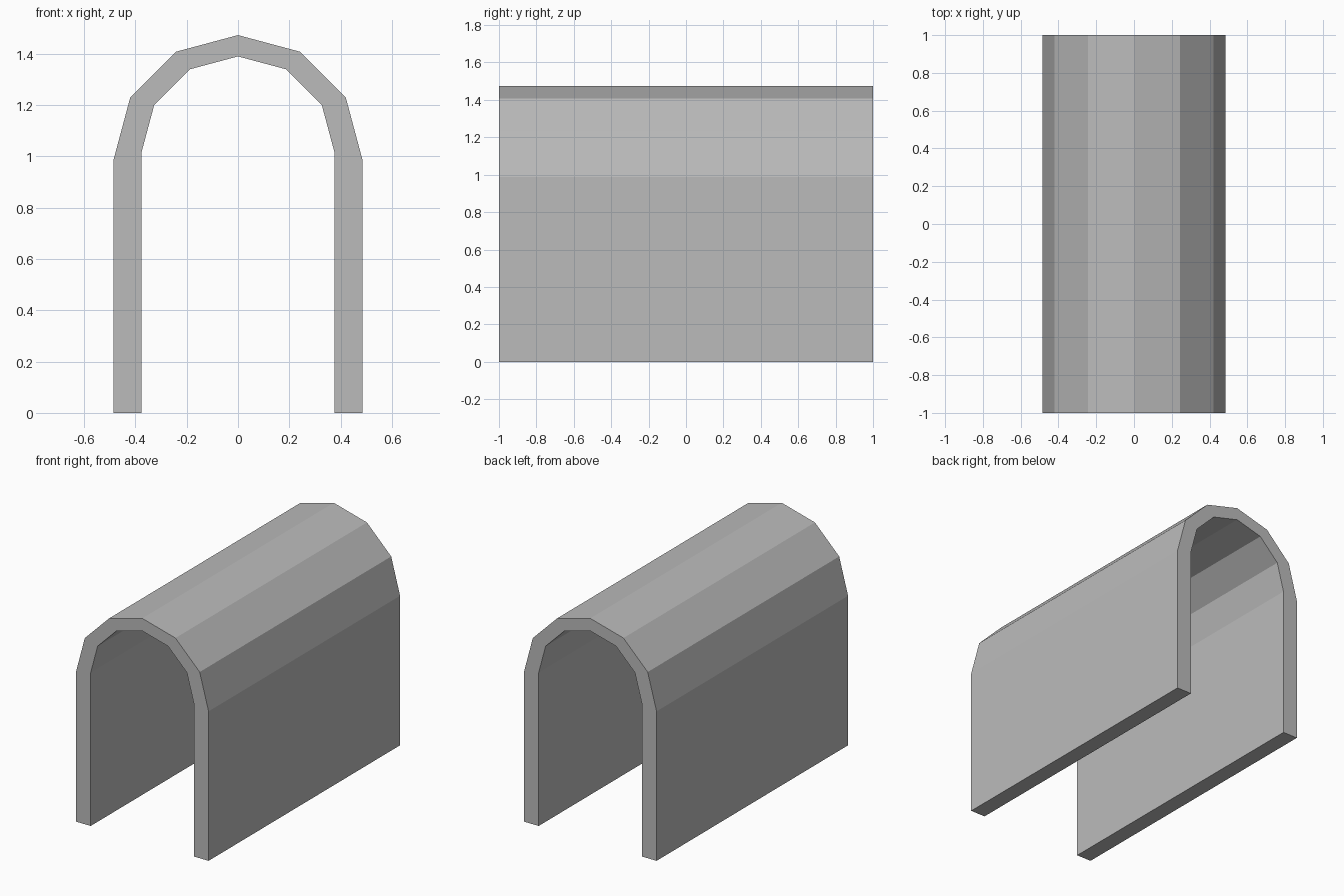
import bpy, bmesh
from math import sin, cos, pi

cube = bpy.data.objects.get("Cube")
if cube:
    bpy.data.objects.remove(cube, do_unlink=True)

# Single plain grey
grey = bpy.data.materials.new("plain_grey")
grey.use_nodes = True
colour = (0.5, 0.5, 0.5, 1)
grey.diffuse_color = colour
grey.node_tree.nodes["Principled BSDF"].inputs["Base Color"].default_value = colour

LENGTH, STEPS = 2.0, 6


def arch_outline(radius, spring):
    """Right foot, six-sided half circle, left foot."""
    arc = [(radius * cos(pi * i / STEPS), spring + radius * sin(pi * i / STEPS))
           for i in range(STEPS + 1)]
    return [(radius, 0)] + arc + [(-radius, 0)]


# Arch cross-section as a strip of quads, then extruded along the tunnel
bm = bmesh.new()
rings = [[bm.verts.new((x, -LENGTH / 2, z)) for x, z in arch_outline(r, s)]
         for r, s in ((0.485, 0.988), (0.377, 1.013))]
outer, inner = rings
section = [bm.faces.new((outer[i], outer[i + 1], inner[i + 1], inner[i]))
           for i in range(len(outer) - 1)]
result = bmesh.ops.extrude_face_region(bm, geom=section, use_keep_orig=True)
moved = [v for v in result["geom"] if isinstance(v, bmesh.types.BMVert)]
bmesh.ops.translate(bm, verts=moved, vec=(0, LENGTH, 0))
bmesh.ops.recalc_face_normals(bm, faces=bm.faces[:])

mesh = bpy.data.meshes.new("arched_tunnel")
bm.to_mesh(mesh)
bm.free()
mesh.materials.append(grey)
tunnel = bpy.data.objects.new("arched_tunnel", mesh)
bpy.context.collection.objects.link(tunnel)
